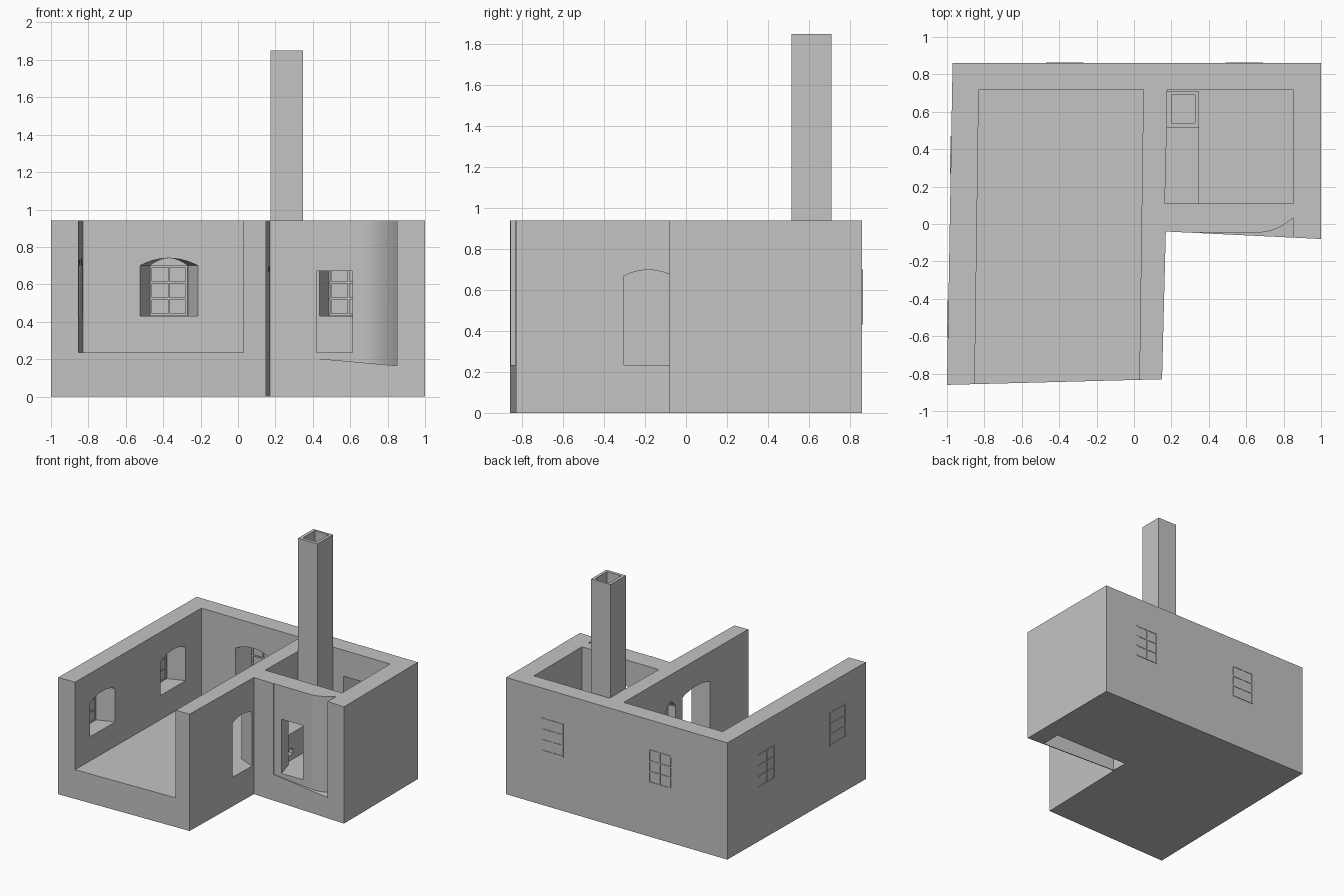
import bpy, bmesh
from math import pi, cos, sin
from mathutils import Vector

if "Cube" in bpy.data.objects:
    bpy.data.objects.remove(bpy.data.objects["Cube"], do_unlink=True)

plaster = bpy.data.materials.new("grey_plaster")
plaster.use_nodes = True
GREY = (0.55, 0.55, 0.55, 1)
plaster.diffuse_color = GREY
plaster.node_tree.nodes["Principled BSDF"].inputs["Base Color"].default_value = GREY

WALL_TOP, FLOOR = 0.94, 0.235


def loft(name, ring_a, ring_b):
    """Closed solid between two rings with equal point counts."""
    bm = bmesh.new()
    a = [bm.verts.new(p) for p in ring_a]
    b = [bm.verts.new(p) for p in ring_b]
    bm.faces.new(a)
    bm.faces.new(b)
    for i in range(len(a)):
        j = (i + 1) % len(a)
        bm.faces.new((a[i], a[j], b[j], b[i]))
    bmesh.ops.recalc_face_normals(bm, faces=bm.faces)
    mesh = bpy.data.meshes.new(name)
    bm.to_mesh(mesh)
    bm.free()
    mesh.materials.append(plaster)
    obj = bpy.data.objects.new(name, mesh)
    bpy.context.collection.objects.link(obj)
    return obj


def prism(name, pts, z0, z1):
    return loft(name, [(x, y, z0) for x, y in pts], [(x, y, z1) for x, y in pts])


def box(name, x0, x1, y0, y1, z0, z1):
    return prism(name, [(x0, y0), (x1, y0), (x1, y1), (x0, y1)], z0, z1)


def cut(target, cutter):
    cutter.hide_render = True
    mod = target.modifiers.new("cut", "BOOLEAN")
    mod.operation, mod.solver, mod.object = "DIFFERENCE", "EXACT", cutter
    bpy.context.view_layer.objects.active = target
    bpy.ops.object.modifier_apply(modifier=mod.name)
    bpy.data.objects.remove(cutter, do_unlink=True)


def wall_point(origin, angle, u, depth, z):
    """Point at u along a wall and depth into it, from its outer face."""
    x, y = origin
    return Vector((x + u * cos(angle) - depth * sin(angle),
                   y + u * sin(angle) + depth * cos(angle), z))


def opening(origin, angle, depth, widths, z0, tops, rise, t0, t1=1.15, shift=0):
    """Splayed cutter; t = 0 is the outer wall face and t = 1 the inner one."""
    def ring(t):
        w = widths[0] + (widths[1] - widths[0]) * t
        top = tops[0] + (tops[1] - tops[0]) * t
        pts = [(-w / 2, z0), (w / 2, z0)]
        steps = 10 if rise else 1
        for i in range(steps + 1):
            s = 1 - 2 * i / steps
            pts.append((s * w / 2, top + rise * (1 - s * s)))
        return [wall_point(origin, angle, u + shift * t, depth * t, z) for u, z in pts]
    return loft("opening_cutter", ring(t0), ring(t1))


# L-shaped shell
shell = prism("house_walls", [(-0.97, 0.86), (1, 0.86), (1, -0.08), (0.17, -0.04),
                              (0.15, -0.83), (-1, -0.86)], 0, WALL_TOP)

# Large room, open at the front, and small room
cut(shell, prism("large_room", [(-0.83, 0.72), (0.05, 0.72), (0.027, -0.95),
                                (-0.853, -0.95)], FLOOR, 1.2))
cut(shell, prism("small_room", [(0.165, 0.11), (0.85, 0.11), (0.85, 0.72),
                                (0.18, 0.72)], FLOOR, 1.2))

# Curved recess in the small room's front wall, with a sloping sill
curve = [(0.67 + 0.18 * i / 12, -0.045 + 0.078 * (i / 12) ** 2) for i in range(13)]
outline = [(0.35, -0.2), (0.35, -0.045)] + curve + [(0.85, -0.2)]
cut(shell, loft("front_recess",
                [(x, y, 0.21 - 0.09 * (x - 0.35)) for x, y in outline],
                [(x, y, 1.2) for x, y in outline]))

# Slot under the front wall
cut(shell, prism("underside_slot", [(0.18, -0.033), (0.85, -0.065), (0.85, 0.1),
                                    (0.17, 0.1)], -0.1, 0.13))

# Windows: name, outer wall point, wall angle, arch rise
side = -pi / 2 - 0.0174
windows = [("back_right_window", (-0.37, 0.86), pi, 0.04),
           ("back_left_window", (0.59, 0.86), pi, 0),
           ("side_back_window", (-0.9785, 0.37), side, 0.04),
           ("side_front_window", (-0.9939, -0.51), side, 0.04)]
for name, origin, angle, rise in windows:
    top = 0.70 if rise else 0.73
    cut(shell, opening(origin, angle, 0.14, (0.2, 0.31), 0.43, (top, top), rise, 0.05))

    # Glazing bars showing on both faces of the thin pane
    def bar(part, u0, u1, z0, z1):
        rings = [[wall_point(origin, angle, u, d, z)
                  for u, z in ((u0, z0), (u1, z0), (u1, z1), (u0, z1))]
                 for d in (-0.004, 0.016)]
        loft(name + part, *rings)
    for i in range(3):
        u = -0.094 + 0.094 * i
        bar("_upright", u - 0.005, u + 0.005, 0.432, 0.70)
    for i in range(4):
        z = 0.438 + 0.086 * i
        bar("_crossbar", -0.1, 0.1, z - 0.005, z + 0.005)

# Doorways and the arched wall niche
cut(shell, opening((0.515, -0.05), 0, 0.16, (0.19, 0.28), FLOOR, (0.67, 0.73), 0, -0.2))
cut(shell, opening((0.16, -0.182), pi / 2, 0.12, (0.245, 0.345), FLOOR,
                   (0.67, 0.70), 0.03, -0.2))
cut(shell, opening((0.10, 0.137), pi / 2, 0.06, (0.10, 0.13), 0.43,
                   (0.66, 0.66), 0.06, 0, 1.3))

# Stove with a small fire opening
stove = box("stove", 0.15, 0.345, 0.10, 0.52, 0.2, 0.45)
cut(stove, opening((0.345, 0.18), pi / 2, 0.1, (0.06, 0.06), 0.28,
                   (0.31, 0.31), 0.02, -0.2, 1))

# Hollow chimney
chimney = box("chimney", 0.175, 0.348, 0.515, 0.71, 0.2, 1.85)
cut(chimney, box("flue", 0.2, 0.325, 0.54, 0.692, 0.5, 2))

# Smooth only the curved surfaces
bpy.ops.object.select_all(action="DESELECT")
for obj in (shell, stove):
    obj.select_set(True)
bpy.context.view_layer.objects.active = shell
bpy.ops.object.shade_smooth_by_angle(angle=pi / 7)
